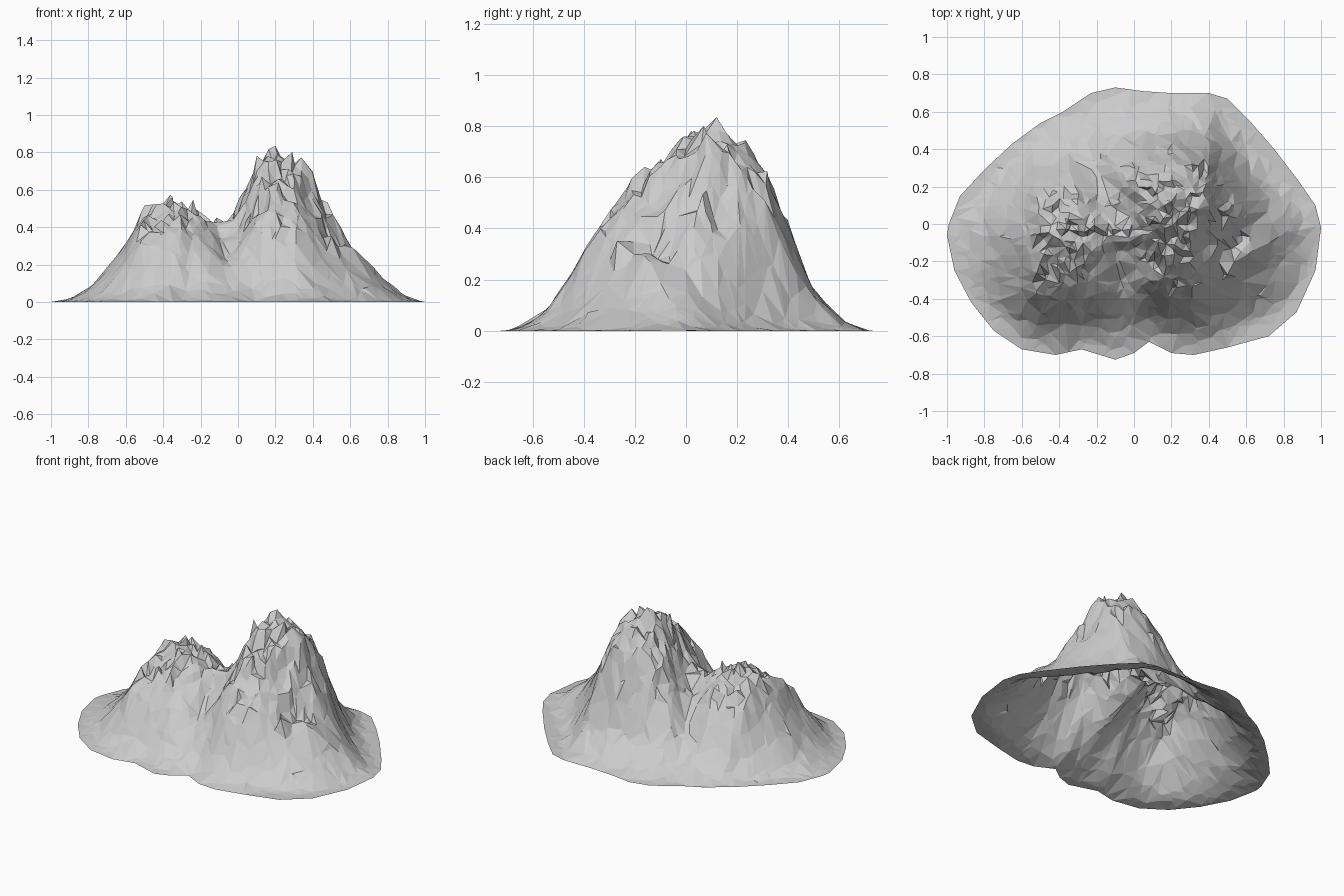
import bpy, math, random
from mathutils import Vector, noise
from mathutils.geometry import delaunay_2d_cdt

if "Cube" in bpy.data.objects:
    bpy.data.objects.remove(bpy.data.objects["Cube"])

random.seed(7)

# Footprint: back and front edge as y over x
BACK = [(-1, -.06), (-.99, 0), (-.93, .15), (-.8, .29), (-.65, .43), (-.5, .54), (-.38, .6), (-.23, .7),
        (-.1, .73), (.05, .71), (.2, .7), (.4, .7), (.5, .67), (.62, .55), (.75, .4), (.88, .23), (.97, .1), (1, -.02)]
FRONT = [(-1, -.06), (-.96, -.25), (-.87, -.42), (-.75, -.57), (-.6, -.67), (-.42, -.7), (-.28, -.67), (-.1, -.725),
         (0, -.69), (.08, -.63), (.2, -.69), (.32, -.7), (.5, -.66), (.72, -.6), (.87, -.47), (.97, -.25), (1, -.02)]
# Skyline height over x, ridge line y over x
SKY = [(-1, .004), (-.9, .02), (-.8, .075), (-.7, .18), (-.6, .32), (-.52, .48), (-.35, .54), (-.25, .52), (-.15, .46),
       (-.07, .42), (0, .48), (.1, .72), (.2, .81), (.3, .77), (.4, .68), (.5, .48), (.6, .34), (.7, .22), (.8, .11),
       (.9, .03), (1, .004)]
RIDGE = [(-1, -.06), (-.6, -.06), (-.3, -.04), (0, -.02), (.2, .12), (.4, .1), (.55, .02), (.7, -.06), (1, -.02)]
# Cross-section falloff from ridge (0) to footprint edge (1)
FALL_BACK = [(0, 1), (.25, .91), (.36, .8), (.45, .6), (.53, .44), (.65, .22), (.82, .07), (.93, .015), (1, 0)]
FALL_LEFT = [(0, 1), (.2, .9), (.35, .72), (.5, .47), (.65, .23), (.8, .08), (.92, .015), (1, 0)]
FALL_FRONT = [(0, 1), (.14, .94), (.27, .85), (.51, .62), (.63, .42), (.76, .17), (.88, .05), (.95, .012), (1, 0)]


def lerp(table, x):
    for (x0, y0), (x1, y1) in zip(table, table[1:]):
        if x <= x1:
            return y0 + (y1 - y0) * max(0, (x - x0) / (x1 - x0))
    return table[-1][1]


def ramp(x, x0, x1):
    return min(1, max(0, (x - x0) / (x1 - x0)))


def base_height(x, y):
    c = lerp(RIDGE, x)
    # the valley between the peaks runs towards the back left
    xs = x + .55 * min(.4, max(0, y)) * math.exp(-((x + .15) / .25) ** 2)
    if y >= c:
        # the right foot ends short of the footprint edge
        t = (y - c) / max(lerp(BACK, x) - c, .01) * (1 + .25 * ramp(x, .4, .6))
        w = ramp(xs, -.1, .15)
        g = lerp(FALL_BACK, t) * w + lerp(FALL_LEFT, t) * (1 - w)
    else:
        t = (c - y) / max(c - lerp(FRONT, x), .01) * (1 + .13 * ramp(x, .45, .65))
        g = lerp(FALL_FRONT, t)
    # rounds the corners of the main peak
    u = min(1, abs(xs - .22) / .2) * ramp(xs, -.25, -.1)
    return lerp(SKY, xs) * g * (1 - .17 * u * math.sin(math.pi * min(1, t)))


def height(x, y):
    h = base_height(x, y)
    # gullies run down the slopes, crags roughen the summits
    gully = noise.noise(Vector((x * 6, y * 1.5, 3))) + .5 * noise.noise(Vector((x * 14, y * 4, 5)))
    crag = noise.noise(Vector((x * 10, y * 8, 9)))
    rough = ramp(h, .28, .48)
    z = h * (1 + .11 * gully * min(1, abs(y - lerp(RIDGE, x)) * 5))
    z += rough * (.045 * crag + random.uniform(-.03, .03)) + min(h, .1) * random.uniform(-.08, .08)
    # spur on the right flank, with a hollow behind it
    a, b = Vector((.48, -.28)), Vector((.84, .06))
    d = (b - a).normalized()
    rel = Vector((x, y)) - a
    along, side = rel.dot(d) / (b - a).length, rel.dot(Vector((-d.y, d.x)))
    if 0 < along < 1:
        fade = math.sin(math.pi * along)
        z += h * fade * (.18 * math.exp(-(side / .035) ** 2) - .2 * math.exp(-((side - .09) / .05) ** 2))
    return max(.003, min(z, .82))


# Scattered points, dense near the summits, coarse on the lower slopes
outline = [Vector((x, y)) for x, y in FRONT + BACK[-2:0:-1]]
rim = []
for p, q in zip(outline, outline[1:] + outline[:1]):
    n = max(1, round((q - p).length / .07))
    rim += [p.lerp(q, i / n) for i in range(n)]
points = list(rim)
step = .034
for i in range(-29, 30):
    for j in range(-22, 23):
        x = i * step + random.uniform(-.4, .4) * step
        y = j * step + random.uniform(-.4, .4) * step
        if not lerp(FRONT, x) + .03 < y < lerp(BACK, x) - .03:
            continue
        if random.random() < (.85 if base_height(x, y) > .35 else .38):
            points.append(Vector((x, y)))
# exact summit tips
tips = {(.2, .12): .838, (.1, .02): .785, (.29, .07): .805, (.4, .1): .7, (-.35, -.03): .565, (-.24, -.03): .55,
        (-.5, -.05): .52, (.5, -.27): .355}
points += [Vector(k) for k in tips]

n = len(rim)
edges = [(i, (i + 1) % n) for i in range(n)]
flat, _, faces, *_ = delaunay_2d_cdt(points, edges, [], 1, 1e-5)
verts = []
for v in flat:
    tip = next((z for k, z in tips.items() if (v - Vector(k)).length < 1e-3), None)
    verts.append((v.x, v.y, tip or height(v.x, v.y)))
low = min(v[2] for v in verts)
verts = [(x, y, z - low) for x, y, z in verts]

# Open mountain shell with flat facets
mesh = bpy.data.meshes.new("mountain")
mesh.from_pydata(verts, [], faces)
mesh.update()
mountain = bpy.data.objects.new("mountain", mesh)
bpy.context.collection.objects.link(mountain)

rock = bpy.data.materials.new("light grey rock")
rock.diffuse_color = (.6, .6, .6, 1)
rock.use_nodes = True
rock.node_tree.nodes["Principled BSDF"].inputs["Base Color"].default_value = rock.diffuse_color
mesh.materials.append(rock)
